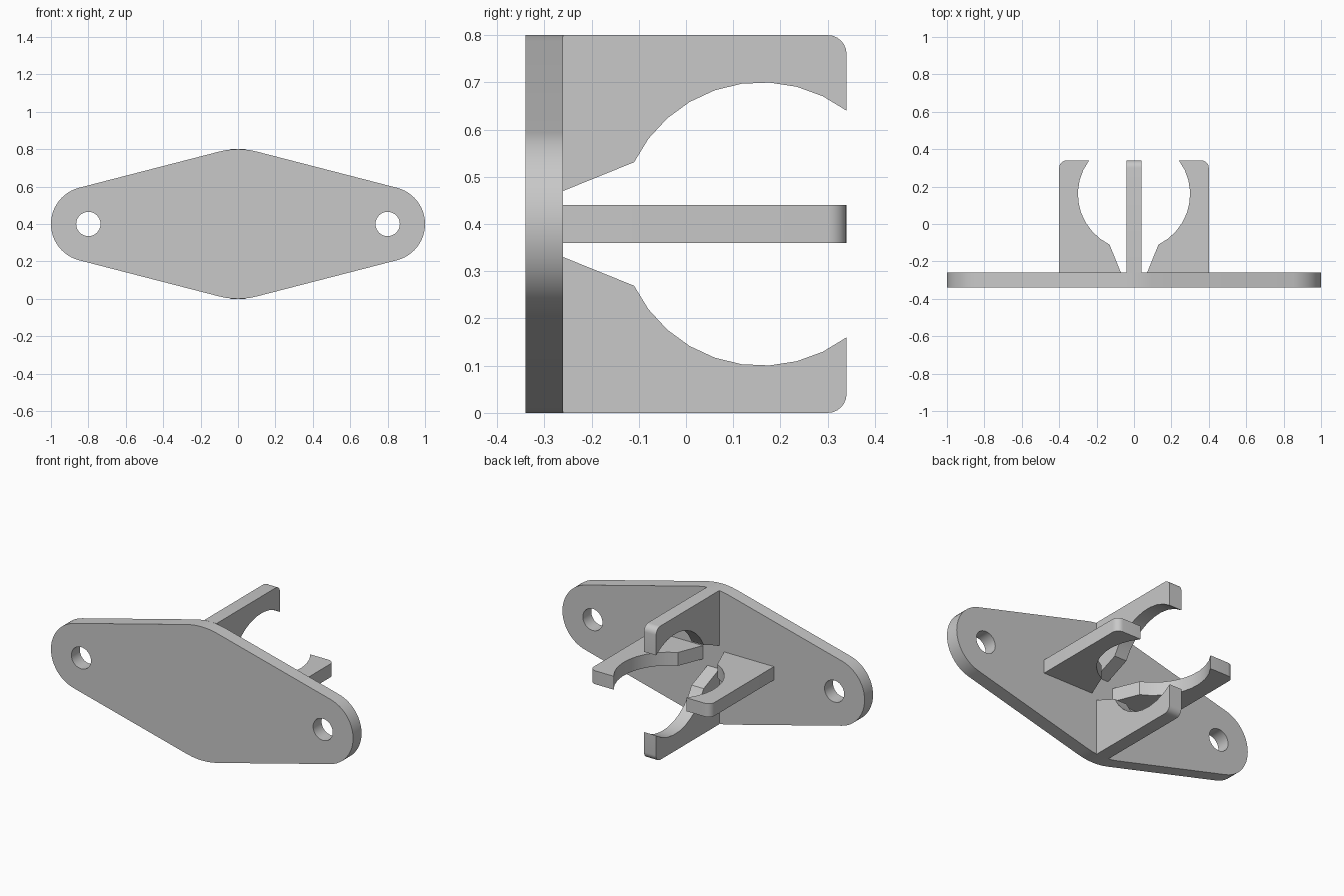
import bpy, bmesh
from math import sin, cos, asin, sqrt, radians, pi
from mathutils import Matrix, Vector

cube = bpy.data.objects.get("Cube")
if cube:
    bpy.data.objects.remove(cube, do_unlink=True)

GREY = (0.58, 0.58, 0.58, 1.0)
grey = bpy.data.materials.new("grey plastic")
grey.use_nodes = True
grey.diffuse_color = GREY
grey.node_tree.nodes["Principled BSDF"].inputs["Base Color"].default_value = GREY

MID_Z = 0.4
PLATE_FRONT, PLATE_BACK, TIP = -0.34, -0.26, 0.34


def arc(cx, cy, radius, start, end, steps):
    """Points along an arc, angles in radians."""
    angles = [start + (end - start) * i / steps for i in range(steps + 1)]
    return [(cx + radius * cos(a), cy + radius * sin(a)) for a in angles]


def extruded(name, loops, depth, matrix):
    """Fill flat outlines (the first is the rim, the rest are holes) and extrude."""
    bm = bmesh.new()
    edges = []
    for loop in loops:
        verts = [bm.verts.new((x, y, 0)) for x, y in loop]
        edges += [bm.edges.new((v, verts[i - 1])) for i, v in enumerate(verts)]
    bmesh.ops.triangle_fill(bm, edges=edges, use_beauty=True)
    top = bmesh.ops.extrude_face_region(bm, geom=bm.faces[:], use_keep_orig=True)
    moved = [g for g in top["geom"] if isinstance(g, bmesh.types.BMVert)]
    bmesh.ops.translate(bm, verts=moved, vec=Vector((0, 0, depth)))
    bm.transform(matrix)
    bmesh.ops.recalc_face_normals(bm, faces=bm.faces[:])
    mesh = bpy.data.meshes.new(name)
    bm.to_mesh(mesh)
    bm.free()
    mesh.materials.append(grey)
    obj = bpy.data.objects.new(name, mesh)
    bpy.context.collection.objects.link(obj)
    bpy.ops.object.select_all(action="DESELECT")
    obj.select_set(True)
    bpy.context.view_layer.objects.active = obj
    bpy.ops.object.shade_smooth_by_angle(angle=radians(30))
    return obj


# Mounting plate: rounded ends and centre joined by tangent lines, two screw holes
HOLE_X, END_R, CENTRE_R, HOLE_R = 0.8, 0.2, 0.4, 0.065
t = pi / 2 - asin((CENTRE_R - END_R) / HOLE_X)
outline = (arc(HOLE_X, 0, END_R, -t, t, 24)
           + arc(0, 0, CENTRE_R, t, pi - t, 6)
           + arc(-HOLE_X, 0, END_R, pi - t, pi + t, 24)
           + arc(0, 0, CENTRE_R, pi + t, 2 * pi - t, 6))
holes = [arc(s * HOLE_X, 0, HOLE_R, 0, 2 * pi, 32)[:-1] for s in (-1, 1)]
upright = Matrix.Translation((0, PLATE_BACK, MID_Z)) @ Matrix.Rotation(pi / 2, 4, "X")
extruded("mounting_plate", [outline] + holes, PLATE_BACK - PLATE_FRONT, upright)

# Clip arm profile: distance from the axis, then distance along y
SOCKET_Y, SOCKET_R, ARM_R, FILLET, ARM_W = 0.16, 0.3, 0.4, 0.04, 0.08
lip = asin((TIP - SOCKET_Y) / SOCKET_R)
throat = asin(-0.9)
profile = ([(0.07, PLATE_BACK), (ARM_R, PLATE_BACK)]
           + arc(ARM_R - FILLET, TIP - FILLET, FILLET, 0, pi / 2, 6)
           + arc(0, SOCKET_Y, SOCKET_R, lip, throat, 9))

# Four arms around the y axis
for i, side in enumerate(("left", "top", "right", "bottom")):
    place = (Matrix.Translation((0, 0, MID_Z))
             @ Matrix.Rotation(-i * pi / 2, 4, "Y")
             @ Matrix.Translation((0, 0, -ARM_W / 2)))
    extruded(side + "_clip_arm", [profile], ARM_W, place)
